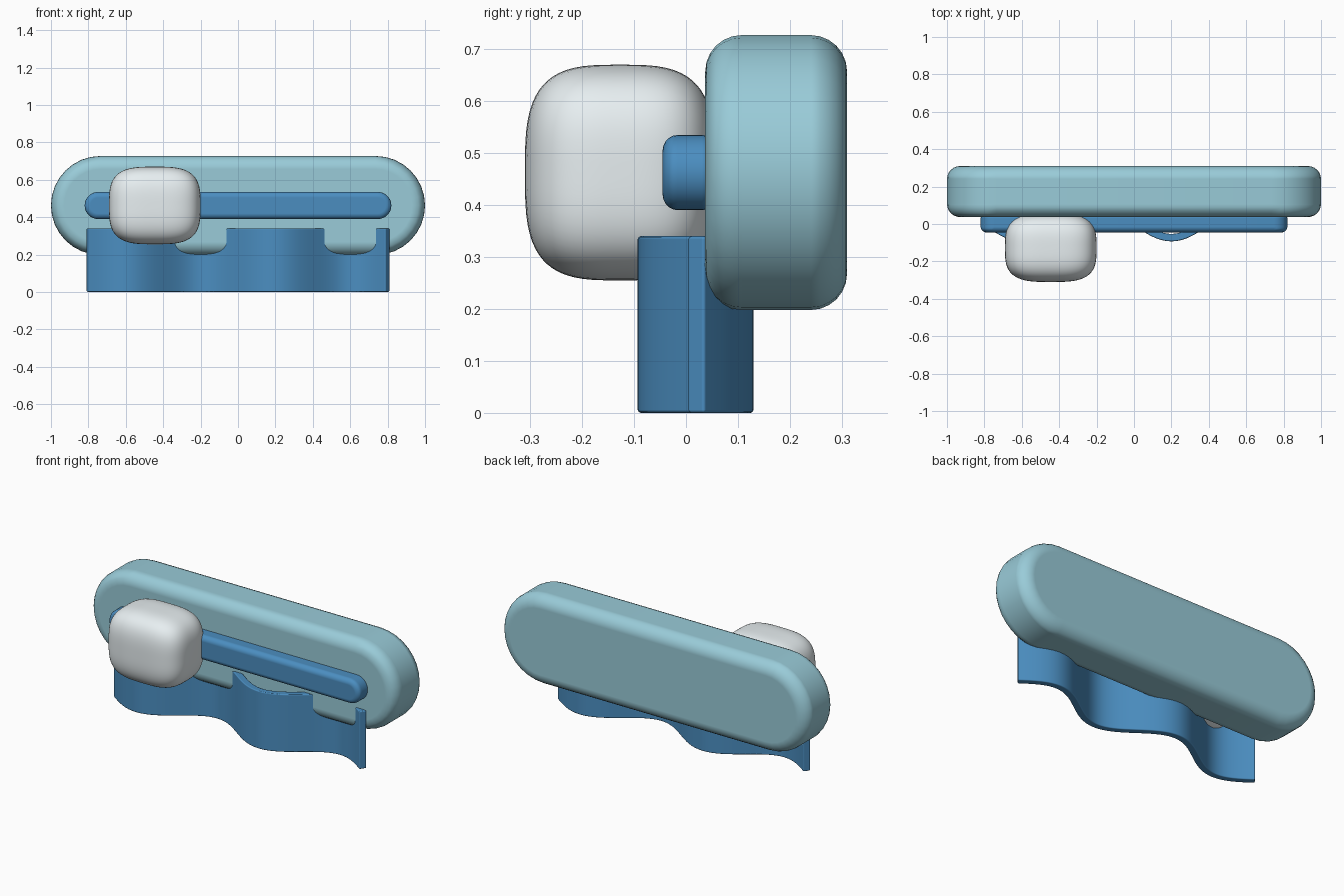
import bpy, bmesh
from math import sin, cos, pi, atan

if "Cube" in bpy.data.objects:
    bpy.data.objects.remove(bpy.data.objects["Cube"])


def material(name, rgb):
    m = bpy.data.materials.new(name)
    m.diffuse_color = (*rgb, 1)
    m.use_nodes = True
    m.node_tree.nodes["Principled BSDF"].inputs["Base Color"].default_value = m.diffuse_color
    return m


PALE = material("pale_teal", (0.32, 0.60, 0.69))
BLUE = material("blue", (0.07, 0.27, 0.53))
WHITE = material("white", (0.80, 0.86, 0.88))


def finish(bm, name, mat, bevel=0, segments=5):
    bmesh.ops.recalc_face_normals(bm, faces=bm.faces[:])
    for f in bm.faces:
        f.smooth = True
    me = bpy.data.meshes.new(name)
    bm.to_mesh(me)
    bm.free()
    me.materials.append(mat)
    ob = bpy.data.objects.new(name, me)
    bpy.context.collection.objects.link(ob)
    if bevel:
        b = ob.modifiers.new("soft_edges", 'BEVEL')
        b.width, b.segments = bevel, segments
        b.limit_method, b.angle_limit = 'ANGLE', 0.8
        b.harden_normals = True
    return ob


def prism(outline, axis, lo, hi):
    """Closed outline extruded along y (axis 1) or z (axis 2)."""
    bm = bmesh.new()
    place = (lambda a, b, d: (a, d, b)) if axis == 1 else (lambda a, b, d: (a, b, d))
    rings = [[bm.verts.new(place(a, b, d)) for a, b in outline] for d in (lo, hi)]
    n = len(outline)
    for i in range(n):
        j = (i + 1) % n
        bm.faces.new((rings[0][i], rings[0][j], rings[1][j], rings[1][i]))
    bm.faces.new(rings[0])
    bm.faces.new(rings[1][::-1])
    return bm


def stadium(half, z0, z1, n=16):
    r, zc = (z1 - z0) / 2, (z0 + z1) / 2
    pts = []
    for side in (1, -1):
        for i in range(n + 1):
            a = -pi / 2 + pi * i / n
            pts.append((side * (half - r + r * cos(a)), zc + side * r * sin(a)))
    return pts


# Rounded back body and the raised slider rail
finish(prism(stadium(1.0, 0.198, 0.727), 1, 0.037, 0.31), "body", PALE, 0.07, 6)
finish(prism(stadium(0.82, 0.39, 0.535), 1, -0.045, 0.06), "slider_rail", BLUE, 0.03)

# Wavy sheet at the bottom
T, A, C, K = 0.04, 0.0915, 0.0185, 2 * pi / 0.8
front, back = [], []
for i in range(65):
    x = -0.8 + 1.6 * i / 64
    y = C - A * cos(K * (x - 0.2))
    t = atan(A * K * sin(K * (x - 0.2)))
    nx, ny = -sin(t) * T / 2, cos(t) * T / 2
    front.append((x - nx, y - ny))
    back.append((x + nx, y + ny))
finish(prism(front + back[::-1], 2, 0, 0.34), "wave_sheet", BLUE, 0.006, 2)

# Soft pillow-shaped slider knob
bm = bmesh.new()
bmesh.ops.create_cube(bm, size=2)
bmesh.ops.subdivide_edges(bm, edges=bm.edges[:], cuts=19, use_grid_fill=True)
P = 3.3
for v in bm.verts:
    s = sum(abs(c) ** P for c in v.co) ** (-1 / P)
    v.co = (-0.445 + 0.245 * s * v.co.x,
            -0.127 + 0.183 * s * v.co.y,
            0.4625 + 0.2075 * s * v.co.z)
finish(bm, "slider_knob", WHITE)
